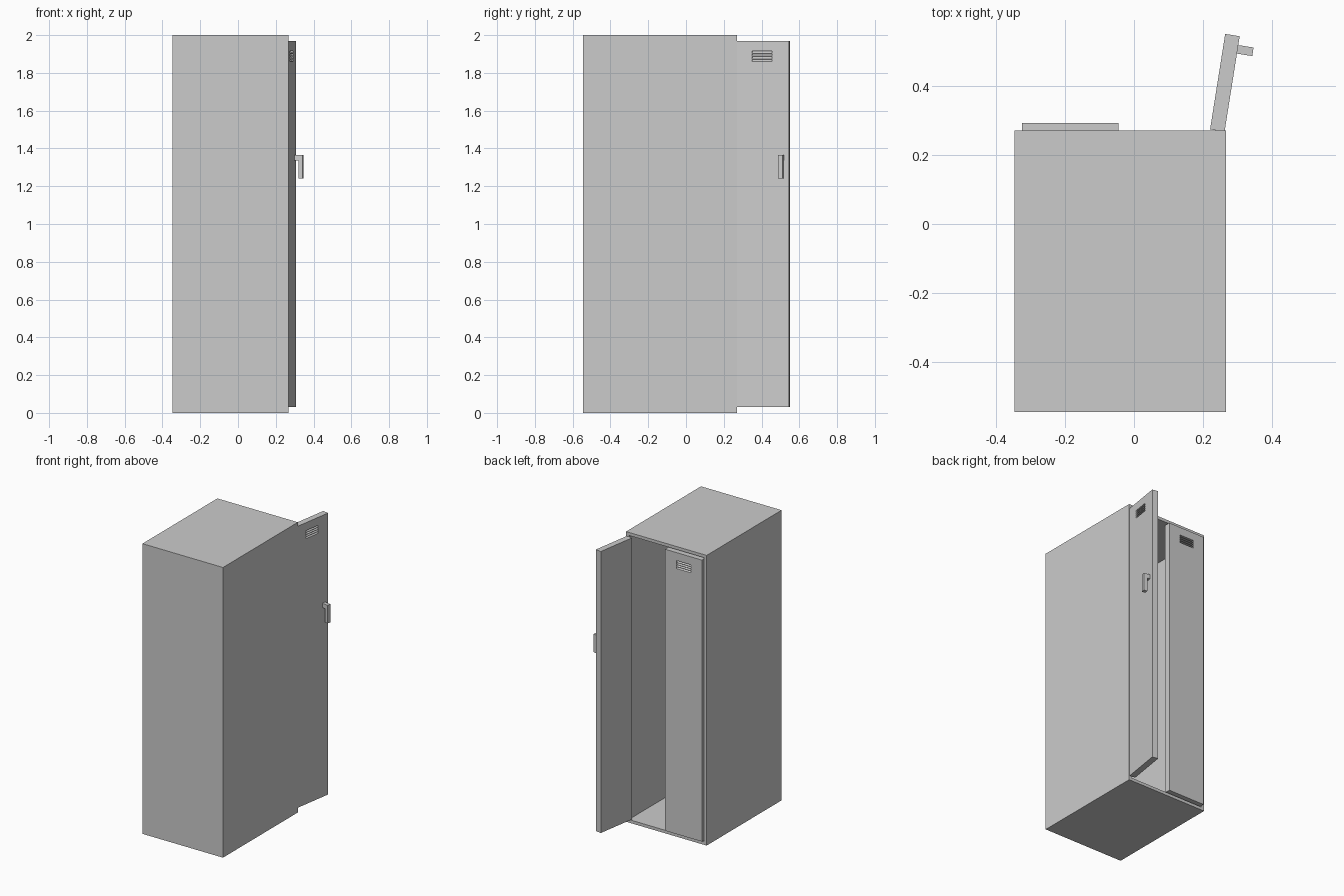
import bpy, bmesh
from math import radians

if "Cube" in bpy.data.objects:
    bpy.data.objects.remove(bpy.data.objects["Cube"])

T = 0.0425             # door thickness
W = 0.28               # door width
YF = T / 2             # outer face of a door in its own frame


def finish(bm, name):
    bmesh.ops.recalc_face_normals(bm, faces=bm.faces)
    me = bpy.data.meshes.new(name)
    bm.to_mesh(me)
    bm.free()
    ob = bpy.data.objects.new(name, me)
    bpy.context.collection.objects.link(ob)
    return ob


def add_box(bm, lo, hi):
    verts = bmesh.ops.create_cube(bm, size=1)["verts"]
    for v in verts:
        v.co = [(a + b) / 2 + c * (b - a) for a, b, c in zip(lo, hi, v.co)]


def add_prism(bm, profile, x0, x1):
    """Extrude a (y, z) profile along x."""
    face = bm.faces.new([bm.verts.new((x0, y, z)) for y, z in profile])
    ext = bmesh.ops.extrude_face_region(bm, geom=[face])["geom"]
    for v in ext:
        if isinstance(v, bmesh.types.BMVert):
            v.co.x = x1


def place(ob, hinge_x, angle):
    ob.location = (hinge_x, 0.271, 0)
    ob.rotation_euler.z = radians(angle)


def make_door(name, hinge_x, side, angle):
    # slab
    bm = bmesh.new()
    xs = sorted((0, side * W))
    add_box(bm, (xs[0], -YF, 0.03), (xs[1], YF, 1.97))
    door = finish(bm, name)
    place(door, hinge_x, angle)
    # louvre slots, sloping outward and down
    bm = bmesh.new()
    vx = sorted((side * 0.083, side * 0.191))
    for i in range(4):
        top = 1.915 - i * 0.0143
        bot = top - 0.012
        add_prism(bm, [(YF + 0.005, top), (YF - 0.016, top),
                       (YF, bot), (YF + 0.005, bot)], *vx)
    cutter = finish(bm, name + "_vent_cutter")
    place(cutter, hinge_x, angle)
    cutter.hide_render = True
    cutter.hide_viewport = True
    mod = door.modifiers.new("vent", "BOOLEAN")
    mod.operation = "DIFFERENCE"
    mod.solver = "EXACT"
    mod.object = cutter


# cabinet shell, open towards +y
bm = bmesh.new()
add_box(bm, (-0.347, -0.545, 0), (0.267, 0.271, 2))
bm.normal_update()
front = [f for f in bm.faces if f.normal.y > 0.9]
bmesh.ops.inset_region(bm, faces=front, thickness=0.021, use_even_offset=True)
inner = bmesh.ops.extrude_face_region(bm, geom=front)["geom"]
bmesh.ops.delete(bm, geom=front, context="FACES_ONLY")
for v in inner:
    if isinstance(v, bmesh.types.BMVert):
        v.co.y = -0.524
finish(bm, "cabinet_shell")

# doors: one shut, one swung open
make_door("closed_door", -0.325, 1, 0)
make_door("open_door", 0.2415, -1, -99)

# lever handle on the open door
bm = bmesh.new()
add_prism(bm, [(YF - 0.002, 1.365), (YF + 0.045, 1.365), (YF + 0.045, 1.24),
               (YF + 0.021, 1.24), (YF + 0.021, 1.335), (YF - 0.002, 1.335)],
          -0.254, -0.229)
place(finish(bm, "door_handle"), 0.2415, -99)
